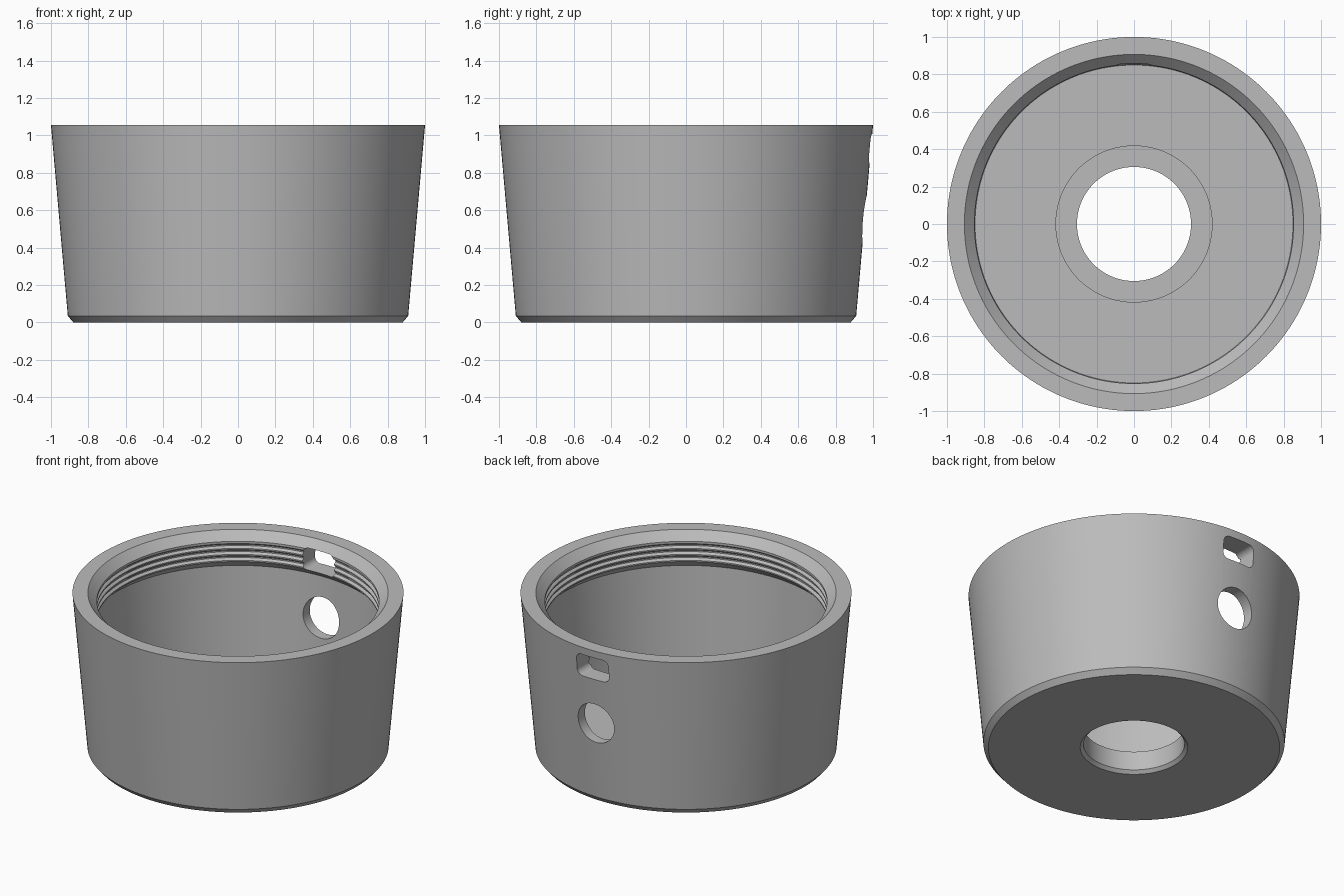
import bpy, bmesh, math
from mathutils import Vector

cube = bpy.data.objects.get("Cube")
if cube:
    bpy.data.objects.remove(cube, do_unlink=True)

SEGMENTS = 160
HEIGHT = 1.055

grey = bpy.data.materials.new("mid grey")
grey.use_nodes = True
colour = (0.5, 0.5, 0.5, 1)
grey.diffuse_color = colour
grey.node_tree.nodes["Principled BSDF"].inputs["Base Color"].default_value = colour


def make_object(name, bm):
    bmesh.ops.recalc_face_normals(bm, faces=bm.faces)
    mesh = bpy.data.meshes.new(name)
    bm.to_mesh(mesh)
    bm.free()
    mesh.materials.append(grey)
    obj = bpy.data.objects.new(name, mesh)
    bpy.context.collection.objects.link(obj)
    return obj


def lathe(name, profile):
    """Revolve a closed (radius, height) outline about z."""
    bm = bmesh.new()
    rings = []
    for i in range(SEGMENTS):
        a = math.tau * i / SEGMENTS
        rings.append([bm.verts.new((r * math.cos(a), r * math.sin(a), z)) for r, z in profile])
    n = len(profile)
    for i, ring in enumerate(rings):
        nxt = rings[(i + 1) % SEGMENTS]
        for j in range(n):
            k = (j + 1) % n
            bm.faces.new((ring[j], nxt[j], nxt[k], ring[k]))
    return make_object(name, bm)


def rear_cutter(name, width, height, radius, z):
    """Rounded prism along y that passes through the rear wall only."""
    bm = bmesh.new()
    points = []
    for corner, (sx, sz) in enumerate([(1, 1), (-1, 1), (-1, -1), (1, -1)]):
        for step in range(13):
            a = math.pi / 2 * (corner + step / 12)
            points.append(Vector((sx * (width / 2 - radius) + radius * math.cos(a), 0.6,
                                  z + sz * (height / 2 - radius) + radius * math.sin(a))))
    face = bm.faces.new([bm.verts.new(p) for p in points])
    bmesh.ops.remove_doubles(bm, verts=bm.verts, dist=0.0005)
    out = bmesh.ops.extrude_face_region(bm, geom=bm.faces[:])
    moved = [v for v in out["geom"] if isinstance(v, bmesh.types.BMVert)]
    bmesh.ops.translate(bm, verts=moved, vec=(0, 0.6, 0))
    cutter = make_object(name, bm)
    cutter.hide_render = True
    return cutter


# Ring grooves of the threaded collar, from top to bottom
thread = []
for i in range(3):
    top = 0.985 - i * 0.04
    thread += [(0.853, top), (0.868, top - 0.012), (0.868, top - 0.02), (0.853, top - 0.032)]

# Tapered cup: hole, underside, outer wall, rim, collar, undercut, floor, boss
profile = [(0.305, 0.02), (0.325, 0), (0.88, 0), (0.91, 0.035), (1, HEIGHT),
           (0.907, HEIGHT), (0.853, 1.0)]
profile += thread
profile += [(0.853, 0.865), (0.905, 0.815), (0.85, 0.08), (0.42, 0.08),
            (0.42, 0.146), (0.305, 0.146)]
cup = lathe("tapered_cup", profile)

# Rear openings: rounded slot above a round port
bpy.context.view_layer.objects.active = cup
for cutter in (rear_cutter("slot_cutter", 0.235, 0.15, 0.04, 0.93),
               rear_cutter("port_cutter", 0.266, 0.266, 0.1329, 0.55)):
    mod = cup.modifiers.new(cutter.name, "BOOLEAN")
    mod.operation = "DIFFERENCE"
    mod.solver = "EXACT"
    mod.object = cutter
    bpy.ops.object.modifier_apply(modifier=mod.name)
    bpy.data.objects.remove(cutter, do_unlink=True)

# Smooth walls with crisp edges
bpy.ops.object.select_all(action="DESELECT")
cup.select_set(True)
bpy.ops.object.shade_smooth_by_angle(angle=math.radians(25))
